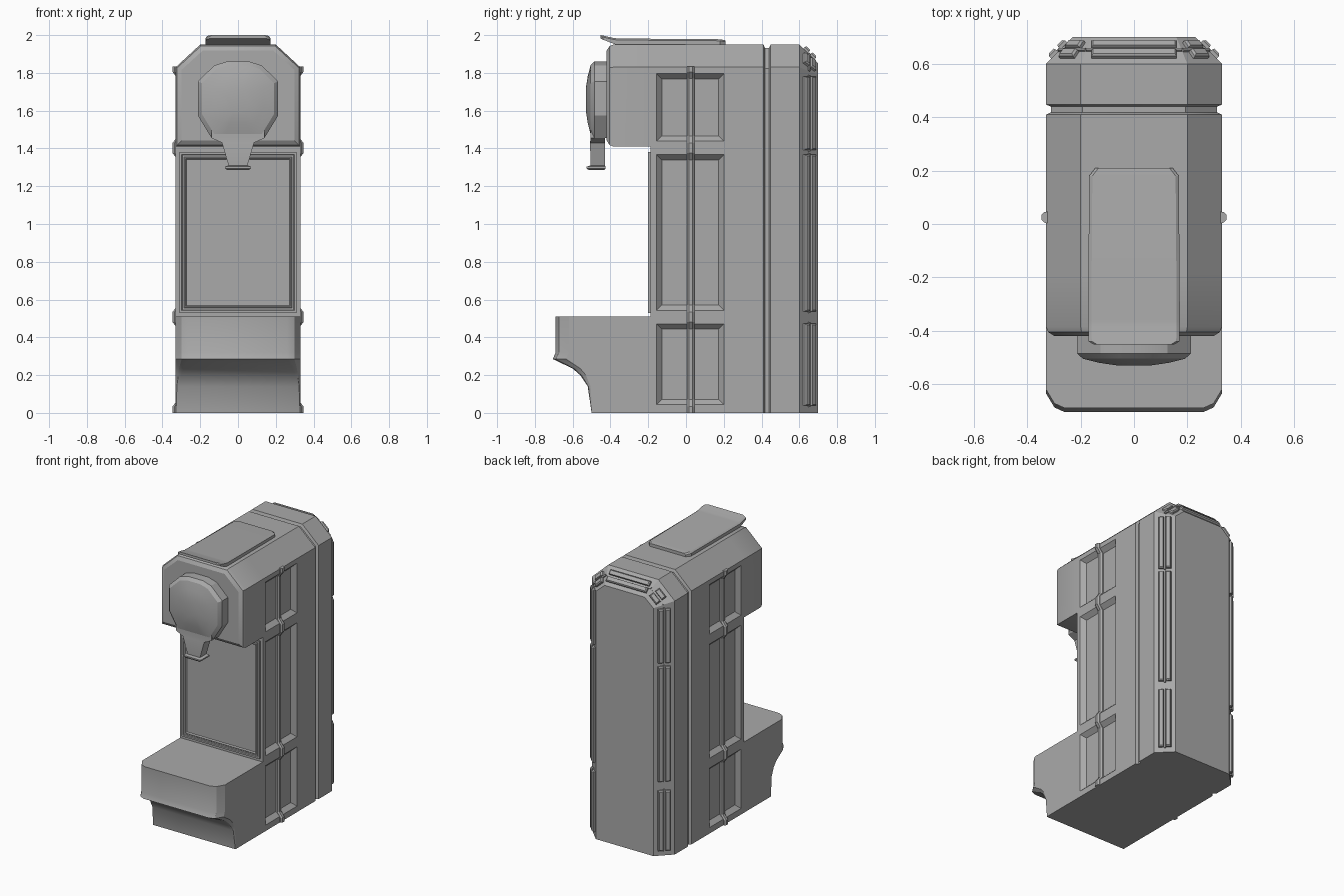
import bpy, bmesh, math
from mathutils import Vector, Matrix

cube = bpy.data.objects.get("Cube")
if cube:
    bpy.data.objects.remove(cube, do_unlink=True)

grey = bpy.data.materials.new("machine grey")
grey.use_nodes = True
GREY = (0.4, 0.4, 0.4, 1)
grey.diffuse_color = GREY
grey.node_tree.nodes["Principled BSDF"].inputs["Base Color"].default_value = GREY
parts = []


def loft(name, rings, matrix=None):
    """Skin a closed solid through rings of equal point count."""
    bm = bmesh.new()
    loops = [[bm.verts.new(p) for p in ring] for ring in rings]
    n = len(loops[0])
    for a, b in zip(loops, loops[1:]):
        for i in range(n):
            j = (i + 1) % n
            bm.faces.new((a[i], a[j], b[j], b[i]))
    bm.faces.new(loops[0])
    bm.faces.new(loops[-1])
    bmesh.ops.recalc_face_normals(bm, faces=bm.faces)
    mesh = bpy.data.meshes.new(name)
    bm.to_mesh(mesh)
    bm.free()
    if matrix:
        mesh.transform(matrix)
    mesh.materials.append(grey)
    obj = bpy.data.objects.new(name, mesh)
    bpy.context.collection.objects.link(obj)
    parts.append(obj)
    return obj


def mirrored(half):
    return half + [(-x, v) for x, v in reversed(half)]


def at_y(outline, y):
    return [(x, y, z) for x, z in outline]


def at_z(outline, z):
    return [(x, y, z) for x, y in outline]


def rect(w, a, b):
    return mirrored([(w, a), (w, b)])


W, TOP, SHOULDER = 0.33, 1.95, 1.83


def shell(inset, bottom=0.0):
    """Chamfered front outline, shrunk evenly by inset."""
    k = 0.41 * inset
    return mirrored([(W - inset, bottom), (W - inset, SHOULDER - k), (0.2 - k, TOP - inset)])


# Main body with the groove and tapered back
body = loft("body", [at_y(shell(d), y) for y, d in
            [(-0.188, 0), (0.41, 0), (0.418, 0.018), (0.44, 0.018), (0.448, 0),
             (0.6, 0), (0.7, 0.1)]])

# Side recesses with sloping walls
panels = [(0.04, 0.475), (0.54, 1.37), (1.435, 1.8)]
cutters = []
for side in (-1, 1):
    for lo, hi in panels:
        rings = []
        for x, inset in [(0.35, -0.016), (0.3, 0.032)]:
            y0, y1, z0, z1 = -0.16 + inset, 0.205 - inset, lo + inset, hi - inset
            rings.append([(side * x, y, z) for y, z in
                          [(y0, z0), (y1, z0), (y1, z1), (y0, z1)]])
        cutter = loft("recess_cutter", rings)
        parts.remove(cutter)
        cutters.append(cutter)
        mod = body.modifiers.new("recess", "BOOLEAN")
        mod.operation = "DIFFERENCE"
        mod.solver = "EXACT"
        mod.object = cutter
bpy.context.view_layer.update()
cut_mesh = bpy.data.meshes.new_from_object(body.evaluated_get(bpy.context.evaluated_depsgraph_get()))
body.modifiers.clear()
body.data = cut_mesh
for cutter in cutters:
    bpy.data.objects.remove(cutter, do_unlink=True)

# Ribs that dip into the recesses and step over the bars
rib_path = [(0.0, 0.326)]
for lo, hi in panels:
    rib_path += [(lo - 0.005, 0.326), (lo + 0.03, 0.3), (hi - 0.03, 0.3), (hi + 0.005, 0.326)]
rib_path.append((1.835, 0.326))
for side, label in ((1, "left"), (-1, "right")):
    loft(label + "_rib", [[(side * (x + d), 0.025 + y, z) for d, y in
         [(-0.01, -0.022), (0.01, -0.02), (0.02, -0.01), (0.02, 0.01), (0.01, 0.02), (-0.01, 0.022)]]
         for z, x in rib_path])

# Overhanging head
loft("head", [at_y(shell(d, 1.41 + d), y) for y, d in
     [(-0.188, 0), (-0.385, 0), (-0.405, 0.008), (-0.42, 0.032)]])

# Projecting base with chamfered front corners and undercut
base_rings = []
for z, y, c in [(0, -0.5, 0.004), (0.14, -0.52, 0.015), (0.2, -0.56, 0.03), (0.235, -0.6, 0.04),
                (0.285, -0.705, 0.07), (0.32, -0.69, 0.07), (0.51, -0.69, 0.07)]:
    base_rings.append(at_z(mirrored([(W, -0.188), (W, y + c), (W - 0.45 * c, y + 0.25 * c),
                                     (W - c, y)]), z))
loft("base", base_rings)

# Stepped frame of the front panel
loft("front_panel", [at_y(rect(0.31 - d, 0.53 + d, 1.38 - d), y) for d, y in
     [(0, -0.18), (0, -0.2), (0.012, -0.2), (0.016, -0.195), (0.024, -0.195),
      (0.028, -0.2), (0.032, -0.2), (0.038, -0.191)]])

# Domed dispenser housing
dome = mirrored([(0.07, 1.455), (0.14, 1.455), (0.213, 1.575), (0.213, 1.755),
                 (0.125, 1.84), (0.06, 1.86)])
loft("dispenser", [at_y([(x * s, 1.66 + (z - 1.66) * s) for x, z in dome], y) for y, s in
     [(-0.4, 1), (-0.485, 1), (-0.505, 0.9), (-0.52, 0.62), (-0.53, 0.3)]])

# Spout below the dispenser, ending in a flared lip
loft("spout", [at_z(rect(w, a, b), z) for z, w, a, b in
     [(1.5, 0.14, -0.505, -0.43), (1.455, 0.14, -0.505, -0.43), (1.43, 0.085, -0.508, -0.43),
      (1.31, 0.05, -0.505, -0.43), (1.304, 0.07, -0.526, -0.425),
      (1.295, 0.07, -0.526, -0.425), (1.285, 0.055, -0.515, -0.435)]])

# Lid with an upturned front lip
loft("lid", [at_y(mirrored([(w, lo), (w, hi - 0.008), (w - 0.012, hi)]), y) for y, w, lo, hi in
     [(-0.452, 0.15, 1.982, 2.0), (-0.44, 0.17, 1.976, 1.998), (-0.385, 0.172, 1.955, 1.985),
      (-0.36, 0.172, 1.945, 1.982), (0.18, 0.168, 1.94, 1.978), (0.21, 0.145, 1.94, 1.972)]])


# Paired trim rails along the tapered back edge
def rails(name, start, end, normal, inset):
    start, end, normal = Vector(start), Vector(end), Vector(normal).normalized()
    along = (end - start).normalized()
    across = normal.cross(along).normalized()
    half = (end - start).length / 2 - inset
    frame = Matrix((along, across, normal)).transposed().to_4x4()
    frame.translation = (start + end) / 2
    for side in (-1, 1):
        rings = []
        for h, t in [(-0.01, 0), (0.012, 0), (0.02, 0.007)]:
            a, b = sorted((side * (0.007 + t / 3), side * (0.042 - t)))
            rings.append([(-half + t, a, h), (half - t, a, h), (half - t, b, h), (-half + t, b, h)])
        loft(name, rings, frame)
    # Thin cord lying between the two rails
    full = half + inset
    loft(name + "_cord", [[(u, -0.006, -0.01), (u, 0.006, -0.01), (u, 0.006, 0.008),
                           (u, -0.006, 0.008)] for u in (-full, full)], frame)


mid = 0.28
for side, label in ((1, "left"), (-1, "right")):
    for lo, hi in [(0.03, 0.48), (0.53, 1.375), (1.385, 1.79)]:
        rails(label + "_back_trim", (side * mid, 0.65, lo), (side * mid, 0.65, hi),
              (side, 1, 0), 0.008)
    rails(label + "_corner_trim", (side * mid, 0.65, 1.81), (side * 0.18, 0.65, 1.9),
          (side * 0.68, 1, 0.73), 0.03)
rails("top_trim", (-0.18, 0.65, 1.9), (0.18, 0.65, 1.9), (0, 1, 1), 0.02)

# Smooth gentle curves, keep hard edges
bpy.ops.object.select_all(action="DESELECT")
for obj in parts:
    obj.select_set(True)
bpy.context.view_layer.objects.active = body
bpy.ops.object.shade_smooth_by_angle(angle=math.radians(25))
